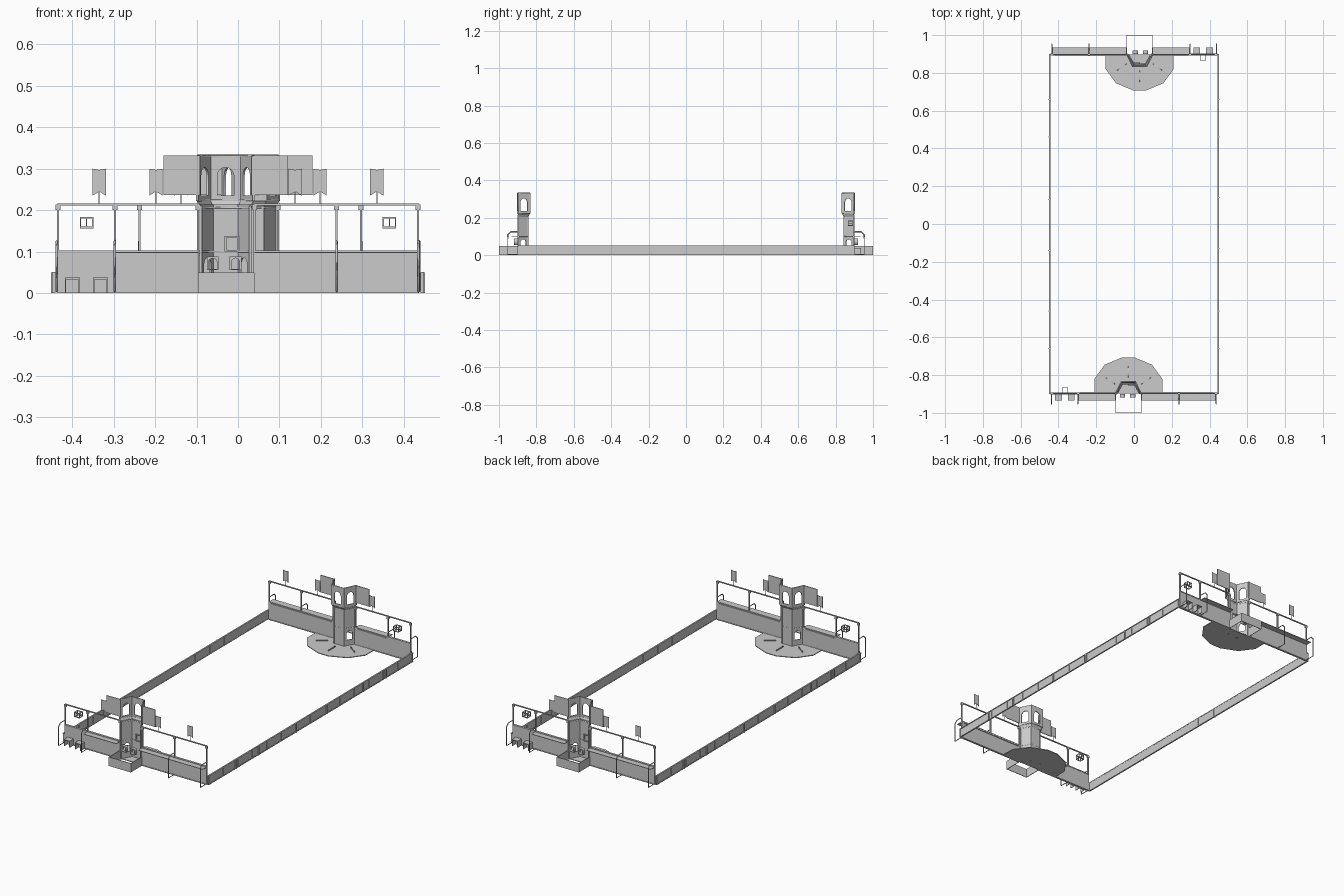
import bpy, bmesh, math
from mathutils import Matrix, Vector

if "Cube" in bpy.data.objects:
    bpy.data.objects.remove(bpy.data.objects["Cube"])

CX, WY = -0.03, -0.897          # tower centre, end wall plane
parts = []                      # everything at the front end, turned 180 degrees later


def add(name, mesh, keep=True):
    ob = bpy.data.objects.new(name, mesh)
    bpy.context.collection.objects.link(ob)
    if keep:
        parts.append(ob)
    return ob


def box(name, x0, x1, y0, y1, z0, z1):
    me = bpy.data.meshes.new(name)
    bm = bmesh.new()
    bmesh.ops.create_cube(bm, size=1)
    for v in bm.verts:
        v.co = ((x0 + x1) / 2 + v.co.x * (x1 - x0),
                (y0 + y1) / 2 + v.co.y * (y1 - y0),
                (z0 + z1) / 2 + v.co.z * (z1 - z0))
    bm.to_mesh(me)
    bm.free()
    return add(name, me)


def from_curve(name, splines, mat=None, thick=0.0, bevel=0.0, closed=True):
    """Flat plate with holes (thick) or square bar along a path (bevel)."""
    cu = bpy.data.curves.new(name, 'CURVE')
    cu.dimensions = '3D' if bevel else '2D'
    if bevel:
        cu.bevel_depth, cu.bevel_resolution = bevel, 0
    else:
        cu.fill_mode, cu.extrude = 'BOTH', thick / 2
    for pts in splines:
        sp = cu.splines.new('POLY')
        sp.points.add(len(pts) - 1)
        for p, c in zip(sp.points, pts):
            p.co = (*c, 1) if len(c) == 3 else (*c, 0, 1)
        sp.use_cyclic_u = closed
    tmp = bpy.data.objects.new("tmp", cu)
    bpy.context.collection.objects.link(tmp)
    dg = bpy.context.evaluated_depsgraph_get()
    me = bpy.data.meshes.new_from_object(tmp.evaluated_get(dg))
    bpy.data.objects.remove(tmp)
    if mat:
        me.transform(mat)
    return add(name, me)


def rect(x0, x1, z0, z1):
    return [(x0, z0), (x1, z0), (x1, z1), (x0, z1)]


def arch(c, w, z0, z1):
    r = w / 2
    return [(c - r, z0), (c + r, z0)] + [
        (c + r * math.cos(math.pi * i / 8), z1 - r + r * math.sin(math.pi * i / 8)) for i in range(9)]


def upright(a, b):
    """Local x runs a to b, local y is up."""
    d = (Vector((*b, 0)) - Vector((*a, 0))).normalized()
    m = Matrix((d, (0, 0, 1), d.cross(Vector((0, 0, 1))))).transposed().to_4x4()
    m.translation = (*a, 0)
    return m


XZ = upright((0, WY), (1, WY))

# end wall panels, shelves and rails on both sides of the tower
for x0, x1 in ((-0.437, -0.097), (0.04, 0.437)):
    box("end_wall_panel", x0, x1, WY - 0.004, WY + 0.004, 0, 0.098)
    box("wall_mid_rail", x0, x1, WY - 0.006, WY + 0.006, 0.097, 0.102)
    box("wall_foot_rail", x0, x1, WY - 0.006, WY + 0.006, 0, 0.005)
    box("wall_top_rail", x0, x1, WY - 0.003, WY + 0.003, 0.211, 0.216)
    box("shelf", max(x0, -0.297), x1, WY - 0.037, WY, 0.096, 0.099)
    box("lamp_strip", max(x0, -0.297) + 0.01, x1 - 0.015, WY + 0.004, WY + 0.008, 0.09, 0.095)
for x in (-0.435, -0.297, -0.097, 0.04, 0.238, 0.435):
    box("wall_post", x - 0.0025, x + 0.0025, WY - 0.004, WY + 0.004, 0, 0.215)
    box("post_clip", x - 0.006, x + 0.006, WY - 0.005, WY + 0.005, 0.2, 0.213)

# outward stay frames
for x in (-0.437, -0.297, 0.238, 0.435):
    from_curve("stay_frame", [[(x, WY, 0.125), (x, -0.938, 0.125), (x, -0.953, 0.11),
                               (x, -0.953, 0.004), (x, WY, 0.004)]], bevel=0.003, closed=False)

# loading chute hoods in the corner
for x0 in (-0.418, -0.35):
    x1 = x0 + 0.036
    box("chute_top", x0, x1, -0.935, WY, 0.033, 0.037)
    for x in (x0, x1 - 0.003):
        box("chute_side", x, x + 0.003, -0.935, WY, 0, 0.034)
    box("chute_front", x0, x1, WY - 0.008, WY - 0.004, 0, 0.034)

# small double window frame on the field side
for y in (-0.893, -0.868):
    from_curve("window_frame", [rect(-0.382, -0.349, 0.156, 0.184), rect(-0.379, -0.367, 0.16, 0.18),
                                rect(-0.364, -0.352, 0.16, 0.18)], upright((0, y), (1, y)), 0.003)
for z in (0.157, 0.168, 0.181):
    for x in (-0.382, -0.352):
        box("window_side_bar", x, x + 0.003, -0.893, -0.868, z, z + 0.003)

# swallow-tailed flags on short poles
for x in (-0.198, 0.138, 0.335):
    h = 0.016
    from_curve("flag", [[(x - h, 0.3), (x - h, 0.235), (x, 0.245), (x + h, 0.235),
                         (x + h, 0.3), (x, 0.297)]], XZ, 0.002)
    box("flag_pole", x - 0.0012, x + 0.0012, WY - 0.001, WY + 0.001, 0.214, 0.245)


def half_hex(back, front, y0, y1):
    return [(CX - back, y0), (CX - front, y1), (CX + front, y1), (CX + back, y0)]


# tower: lower shaft and upper gallery, both open at the back
shaft = half_hex(0.06, 0.03, -0.897, -0.845)
gallery = half_hex(0.068, 0.037, -0.9, -0.835)
for i in range(3):
    a, b = shaft[i], shaft[i + 1]
    n = math.dist(a, b)
    holes = [] if i == 1 else [arch(n / 2, 0.034, 0.035, 0.085)]
    from_curve("tower_shaft_wall", [rect(0, n, 0, 0.213)] + holes, upright(a, b), 0.004)
    a, b = gallery[i], gallery[i + 1]
    n = math.dist(a, b)
    from_curve("tower_gallery_wall", [rect(0, n, 0.222, 0.332), arch(n / 2, 0.04, 0.235, 0.303)],
               upright(a, b), 0.005)
for z, ring in ((0.1, shaft), (0.206, shaft), (0.224, gallery), (0.33, gallery)):
    from_curve("tower_band", [[(x, y, z) for x, y in ring]], bevel=0.004, closed=False)
for ring, z0, z1 in ((shaft, 0, 0.21), (gallery, 0.222, 0.332)):
    for x, y in ring:
        box("tower_corner", x - 0.003, x + 0.003, y - 0.003, y + 0.003, z0, z1)

# flared collar between shaft and gallery
me = bpy.data.meshes.new("tower_collar")
me.from_pydata([(*p, 0.208) for p in shaft] + [(*p, 0.225) for p in gallery], [],
               [(i, i + 1, i + 5, i + 4) for i in range(3)])
add("tower_collar", me).modifiers.new("thickness", 'SOLIDIFY').thickness = 0.003

# wide sign panels behind the gallery
for s in (-1, 1):
    x0, x1 = sorted((CX + s * 0.062, CX + s * 0.15))
    box("wing_panel", x0, x1, WY - 0.003, WY + 0.001, 0.236, 0.332)

# open-topped pen behind the tower, with ball ports above
for x in (-0.097, 0.037):
    box("pen_side", x, x + 0.003, -1, WY, 0, 0.05)
box("pen_back", -0.097, 0.04, -1, -0.997, 0, 0.05)
for x in (-0.075, -0.02):
    from_curve("port_frame", [rect(x, x + 0.028, 0.055, 0.088), arch(x + 0.014, 0.02, 0.058, 0.084)],
               upright((0, -0.91), (1, -0.91)), 0.018)
from_curve("inner_frame", [rect(-0.032, 0.002, 0.1, 0.138), rect(-0.028, -0.002, 0.104, 0.134)],
           upright((0, -0.852), (1, -0.852)), 0.006)

# low apron in front of the tower with dividers
half = [(0.18, WY), (0.18, -0.82), (0.125, -0.745), (0.032, -0.706)]
from_curve("apron", [[(CX + x, y) for x, y in half] + [(CX - x, y) for x, y in half[::-1]]],
           Matrix.Translation((0, 0, 0.002)), 0.004)
for ang in (35, 90, 145):
    c, s = math.cos(math.radians(ang)), math.sin(math.radians(ang))
    a, b = (CX + 0.085 * c, WY + 0.085 * s), (CX + 0.145 * c, WY + 0.145 * s)
    from_curve("apron_divider", [rect(0, 0.06, 0.003, 0.01)], upright(a, b), 0.003)

# long side wall with rails and posts
box("side_wall", -0.446, -0.442, -0.9, 0.9, 0, 0.05)
for z in (0, 0.047):
    box("side_rail", -0.449, -0.441, -0.9, 0.9, z, z + 0.004)
for i in range(15):
    y = -0.896 + i * 0.128
    box("side_post", -0.449, -0.441, y - 0.002, y + 0.002, 0, 0.051)
for y in (-0.66, -0.46, -0.14, 0.13, 0.46, 0.66):
    box("side_brace", -0.452, -0.446, y - 0.003, y + 0.003, 0, 0.05)

# the other end and side are the same parts turned half way round
turn = Matrix.Rotation(math.pi, 4, 'Z')
for ob in list(parts):
    twin = ob.copy()
    twin.name = ob.name + "_opposite"
    twin.matrix_world = turn @ ob.matrix_world
    bpy.context.collection.objects.link(twin)
